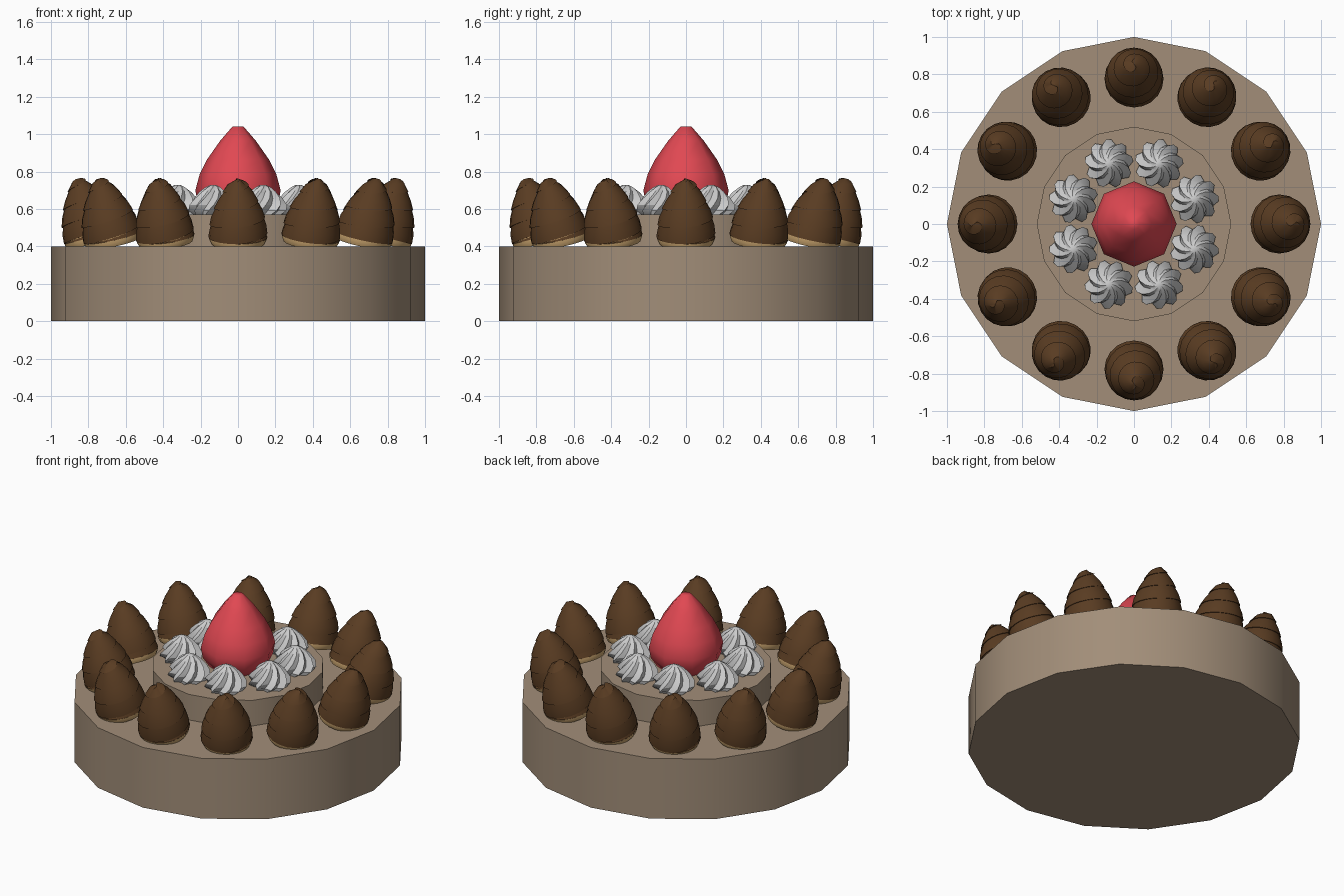
import bpy, math
from mathutils import Matrix

if "Cube" in bpy.data.objects:
    bpy.data.objects.remove(bpy.data.objects["Cube"])

TAU = math.tau


def material(name, rgb):
    m = bpy.data.materials.new(name)
    m.diffuse_color = (*rgb, 1)
    m.use_nodes = True
    m.node_tree.nodes["Principled BSDF"].inputs["Base Color"].default_value = m.diffuse_color
    return m


SPONGE = material("sponge", (0.36, 0.27, 0.19))
CHOC = material("chocolate", (0.10, 0.045, 0.016))
BISCUIT = material("biscuit", (0.60, 0.38, 0.16))
BERRY = material("berry_red", (0.75, 0.065, 0.085))


def make_mesh(name, verts, faces, mat=None, angle=35):
    me = bpy.data.meshes.new(name)
    me.from_pydata(verts, [], faces)
    me.shade_smooth()
    me.set_sharp_from_angle(angle=math.radians(angle))
    if mat:
        me.materials.append(mat)
    return me


def place(name, me, matrix=Matrix()):
    ob = bpy.data.objects.new(name, me)
    ob.matrix_world = matrix
    bpy.context.collection.objects.link(ob)
    return ob


def lathe(name, profile, n, mat=None, angle=35, lobe=0, twist=0):
    """Stack rings from (radius, height); optional valleys on odd vertices and twist."""
    verts, faces = [], []
    for k, (r, z) in enumerate(profile):
        for j in range(n):
            a = TAU * j / n + twist * k / (len(profile) - 1)
            rr = r * (1 - lobe * (j % 2))
            verts.append((rr * math.cos(a), rr * math.sin(a), z))
    for k in range(len(profile) - 1):
        for j in range(n):
            b, c = k * n + j, k * n + (j + 1) % n
            faces.append((b, c, c + n, b + n))
    faces.append(tuple(range(n))[::-1])
    faces.append(tuple(range(len(verts) - n, len(verts))))
    return make_mesh(name, verts, faces, mat, angle)


def interp(profile, z):
    for (r0, z0), (r1, z1) in zip(profile, profile[1:]):
        if z <= z1:
            return r0 + (r1 - r0) * (z - z0) / (z1 - z0)
    return profile[-1][0]


def spiral_cone(name, profile, n=20, turns=3.6, mat=None):
    """One overlapping ribbon wound round a pointed profile, flared at its lower edge."""
    z0, z1 = profile[0][1], profile[-1][1]
    pitch = (z1 - z0) / turns
    verts, faces = [], []
    count = int(n * (turns + 1)) + 1
    for i in range(count):
        a = TAU * i / n
        for f, flare in ((0, 0.005), (0.5, 0.004), (1, -0.002)):
            z = min(max(z0 + pitch * (i / n - 1 + f), z0), z1)
            r = max(interp(profile, z) + flare, 0.0)
            r = r if z < z1 else 0.0
            verts.append((r * math.cos(a), r * math.sin(a), z))
    for i in range(count - 1):
        for s in range(2):
            b = i * 3 + s
            faces.append((b, b + 3, b + 4, b + 1))
        # step between this turn and the one above
        if i + n + 1 < count:
            b, c = i * 3 + 2, (i + n) * 3
            faces.append((b, b + 3, c + 3, c))
    return make_mesh(name, verts, faces, mat)


# two cake tiers, 16-sided
place("cake_base", lathe("cake_base", [(1, 0), (1, 0.4)], 16, SPONGE))
place("cake_top_tier", lathe("cake_top_tier", [(0.52, 0.395), (0.52, 0.57)], 16, SPONGE))

# strawberry in the middle
berry = [(0.17, 0.565), (0.215, 0.63), (0.228, 0.70), (0.205, 0.785),
         (0.165, 0.865), (0.095, 0.965), (0.03, 1.04)]
place("strawberry", lathe("strawberry", berry, 8, BERRY, 60))

# cream swirls around the strawberry
cream = [(0.105, 0), (0.13, 0.025), (0.128, 0.055), (0.105, 0.09),
         (0.072, 0.125), (0.04, 0.15), (0.018, 0.16)]
cream_mesh = lathe("cream_swirl", cream, 18, None, 30, lobe=0.22, twist=1.3)
for i in range(8):
    turn = Matrix.Rotation(TAU * (i + 0.5) / 8, 4, 'Z')
    place(f"cream_swirl_{i + 1}", cream_mesh, turn @ Matrix.Translation((0.35, 0, 0.567)))

# chocolate cones on biscuit bases, leaning outward
biscuit_mesh = lathe("biscuit_base", [(0.143, 0), (0.155, 0.025), (0.15, 0.06)], 20, BISCUIT)
choc = [(0.153, 0.035), (0.151, 0.08), (0.142, 0.14), (0.122, 0.2),
        (0.092, 0.26), (0.06, 0.315), (0.035, 0.345), (0.014, 0.358)]
choc_mesh = spiral_cone("chocolate_cone", choc, mat=CHOC)
lean = Matrix.Rotation(math.radians(14), 4, 'Y')
for i in range(12):
    m = (Matrix.Rotation(TAU * i / 12, 4, 'Z')
         @ Matrix.Translation((0.768, 0, 0.415)) @ lean)
    place(f"biscuit_base_{i + 1}", biscuit_mesh, m)
    place(f"chocolate_cone_{i + 1}", choc_mesh, m)
